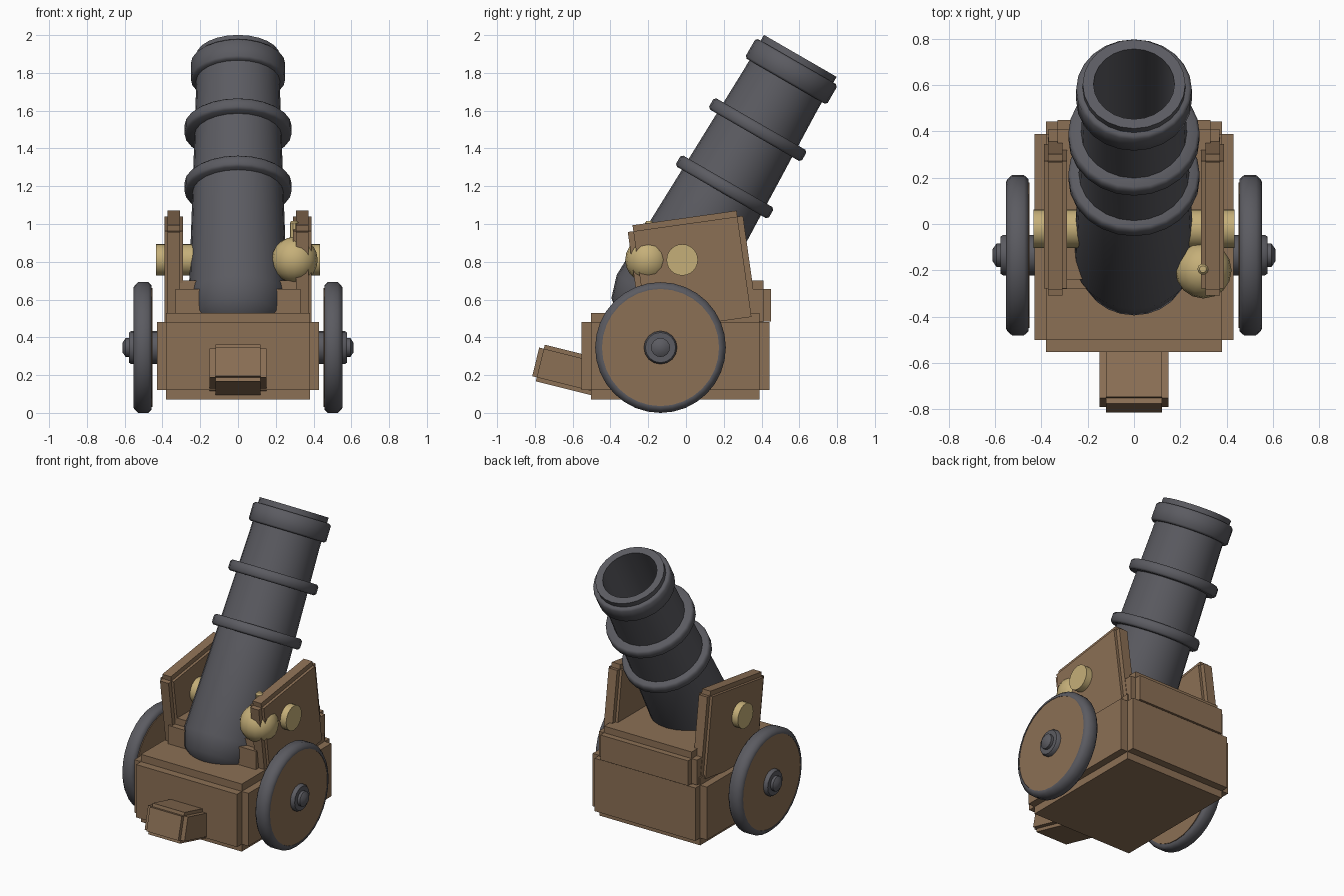
import bpy, bmesh
from math import radians, pi
from mathutils import Matrix, Vector

if "Cube" in bpy.data.objects:
    bpy.data.objects.remove(bpy.data.objects["Cube"])


def material(name, rgb):
    m = bpy.data.materials.new(name)
    m.diffuse_color = (*rgb, 1)
    m.use_nodes = True
    m.node_tree.nodes["Principled BSDF"].inputs["Base Color"].default_value = m.diffuse_color
    return m


WOOD = material("wood", (0.26, 0.16, 0.09))
IRON = material("iron", (0.105, 0.105, 0.12))
BRASS = material("brass", (0.56, 0.43, 0.19))


def finish(name, bm, mat, loc=(0, 0, 0), rot=None, smooth=None):
    bmesh.ops.recalc_face_normals(bm, faces=bm.faces)
    if smooth:
        for f in bm.faces:
            f.smooth = True
        for e in bm.edges:
            e.smooth = e.calc_face_angle(0) < radians(smooth)
    if rot:
        bmesh.ops.transform(bm, matrix=rot, verts=bm.verts)
    me = bpy.data.meshes.new(name)
    bm.to_mesh(me)
    bm.free()
    me.materials.append(mat)
    ob = bpy.data.objects.new(name, me)
    ob.location = loc
    bpy.context.collection.objects.link(ob)
    return ob


def panel_box(name, center, half, inset, tilt=0):
    """Box with a raised panel on each side: three crossed boxes."""
    bm = bmesh.new()
    for axis in range(3):
        s = [2 * (half[i] - (0 if i == axis else inset[i])) for i in range(3)]
        bmesh.ops.create_cube(bm, size=1, matrix=Matrix.Diagonal((*s, 1)))
    return finish(name, bm, WOOD, center, Matrix.Rotation(radians(tilt), 4, 'X'))


def lathe(name, profile, mat, loc, rot, sides=24, closed=False, smooth=35):
    """Spin (radius, height) points about local z."""
    bm = bmesh.new()
    vs = [bm.verts.new((r, 0, h)) for r, h in profile]
    pairs = list(zip(vs, vs[1:])) + ([(vs[-1], vs[0])] if closed else [])
    edges = [bm.edges.new(p) for p in pairs]
    bmesh.ops.spin(bm, geom=vs + edges, cent=(0, 0, 0), axis=(0, 0, 1),
                   angle=2 * pi, steps=sides, use_merge=True)
    bmesh.ops.remove_doubles(bm, verts=bm.verts, dist=1e-5)
    return finish(name, bm, mat, loc, rot, smooth)


# Carriage: lower bed, upper bed, tilted tail
panel_box("carriage_bed", (0, -0.056, 0.30), (0.43, 0.498, 0.23), (0.05, 0.052, 0.05))
panel_box("upper_bed", (0, 0.085, 0.57), (0.37, 0.365, 0.13), (0.04, 0.04, 0.045))
panel_box("tail_block", (0, -0.587, 0.218), (0.15, 0.215, 0.10), (0.03, 0.025, 0.022), -14)

# Barrel with bore, measured back from the muzzle
MUZZLE = Vector((0, 0.605, 1.89))
TILT = Matrix.Rotation(radians(-30), 4, 'X')
lathe("barrel", [(0, -0.75), (0.17, -0.75), (0.175, 0), (0.222, 0), (0.222, -0.2),
                 (0.24, -0.8), (0.262, -1.49), (0.225, -1.61), (0.13, -1.69), (0, -1.71)],
      IRON, MUZZLE, TILT)


# Barrel bands
def band(name, t0, t1, r):
    c = 0.012
    lathe(name, [(0.2, -t0), (r - c, -t0), (r, -t0 - c), (r, -t1 + c), (r - c, -t1), (0.2, -t1)],
          IRON, MUZZLE, TILT, closed=True, smooth=50)


band("muzzle_band", 0.035, 0.155, 0.25)
band("front_band", 0.417, 0.485, 0.284)
band("rear_band", 0.767, 0.835, 0.284)

# Trunnion bar through cheeks and barrel
SIDE = Matrix.Rotation(radians(90), 4, 'Y')
lathe("trunnion", [(0, -0.435), (0.083, -0.435), (0.083, 0.435), (0, 0.435)],
      BRASS, (0, -0.02, 0.81), SIDE)

# Cheeks, wheels, tyres and hubs on each side
for side, s in (("left", -1), ("right", 1)):
    panel_box(side + "_cheek", (s * 0.34, 0.034, 0.735), (0.05, 0.308, 0.30),
              (0.018, 0.03, 0.032), 8)
    turn = Matrix.Rotation(radians(90 * s), 4, 'Y')
    hub = (0, -0.135, 0.346)
    lathe(side + "_wheel", [(0, 0.452), (0.315, 0.452), (0.315, 0.55), (0, 0.55)],
          WOOD, hub, turn, 32)
    lathe(side + "_tyre", [(0.31, 0.457), (0.33, 0.457), (0.346, 0.475), (0.346, 0.528),
                           (0.33, 0.546), (0.318, 0.553), (0.31, 0.553)],
          IRON, hub, turn, 32, closed=True, smooth=50)
    lathe(side + "_hub", [(0, 0.40), (0.088, 0.40), (0.088, 0.565), (0.08, 0.577), (0.05, 0.577)]
          + [(0.05, 0.595), (0.025, 0.612), (0, 0.612)], IRON, hub, turn, 16)

# Brass powder ball with its small neck
bm = bmesh.new()
bmesh.ops.create_uvsphere(bm, u_segments=16, v_segments=10, radius=0.122)
finish("powder_ball", bm, BRASS, (0.30, -0.20, 0.81), smooth=60)
lathe("ball_neck", [(0, 0), (0.024, 0), (0.024, 0.10), (0.015, 0.112), (0, 0.112)],
      BRASS, (0.298, -0.195, 0.905), Matrix.Identity(4), 10)
